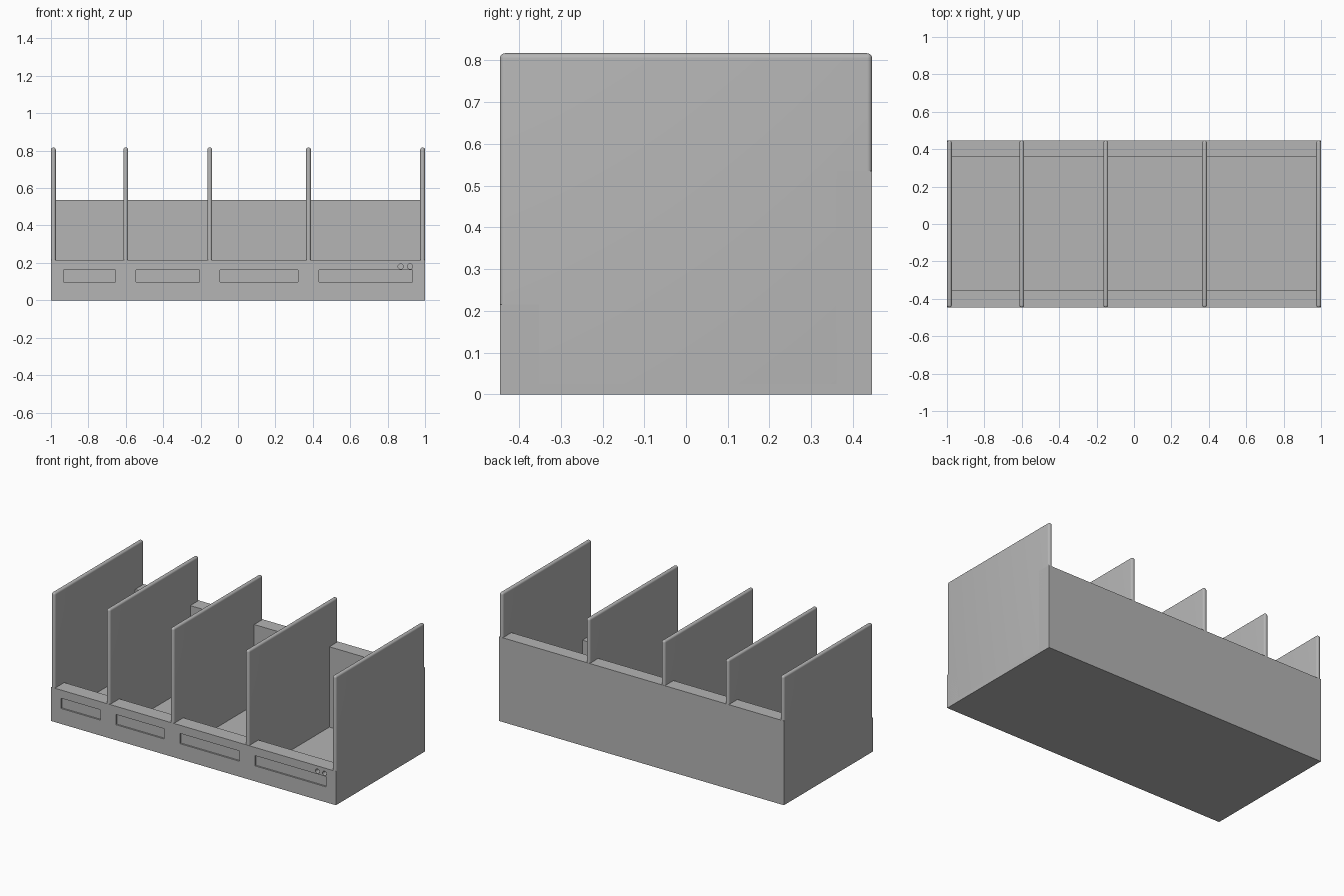
import bpy, bmesh, math
from mathutils import Matrix, Vector

if "Cube" in bpy.data.objects:
    bpy.data.objects.remove(bpy.data.objects["Cube"], do_unlink=True)

HALF_Y = 0.446      # half depth of the tray
FRONT_H = 0.215     # front wall height
BACK_H = 0.535      # back wall height
FLOOR = 0.025       # floor thickness
TOP = 0.817         # divider height
THICK = 0.026       # divider thickness

grey = bpy.data.materials.new("plain_grey")
grey.use_nodes = True
color = (0.46, 0.46, 0.46, 1)
grey.diffuse_color = color
grey.node_tree.nodes["Principled BSDF"].inputs["Base Color"].default_value = color


def make_object(name, bm):
    bmesh.ops.recalc_face_normals(bm, faces=bm.faces)
    mesh = bpy.data.meshes.new(name)
    bm.to_mesh(mesh)
    bm.free()
    mesh.materials.append(grey)
    obj = bpy.data.objects.new(name, mesh)
    bpy.context.collection.objects.link(obj)
    return obj


def add_box(bm, low, high):
    low, high = Vector(low), Vector(high)
    matrix = Matrix.Translation((low + high) / 2) @ Matrix.Diagonal((*(high - low), 1))
    return bmesh.ops.create_cube(bm, size=1, matrix=matrix)["verts"]


# Tray: side profile with low front wall and high back wall, extruded sideways
profile = [(-HALF_Y, 0), (HALF_Y, 0), (HALF_Y, BACK_H), (0.36, BACK_H),
           (0.36, FLOOR), (-0.352, FLOOR), (-0.352, FRONT_H), (-HALF_Y, FRONT_H)]
bm = bmesh.new()
side = bm.faces.new([bm.verts.new((-1, y, z)) for y, z in profile])
ext = bmesh.ops.extrude_face_region(bm, geom=[side])
moved = [v for v in ext["geom"] if isinstance(v, bmesh.types.BMVert)]
bmesh.ops.translate(bm, verts=moved, vec=(2, 0, 0))
tray = make_object("tray", bm)

# Shallow label recesses and two small round holes in the front wall
centers = [-1 + THICK / 2, -0.6, -0.151, 0.377, 1 - THICK / 2]
bm = bmesh.new()
margin = THICK / 2 + 0.042
for left, right in zip(centers, centers[1:]):
    add_box(bm, (left + margin, -HALF_Y - 0.05, 0.098),
            (right - margin, -HALF_Y + 0.01, 0.163))
for x in (0.87, 0.92):
    bmesh.ops.create_cone(
        bm, cap_ends=True, segments=24, radius1=0.014, radius2=0.014, depth=0.06,
        matrix=Matrix.Translation((x, -HALF_Y, 0.181)) @ Matrix.Rotation(math.pi / 2, 4, "X"))
cutter = make_object("front_cutter", bm)
cutter.hide_render = True

cut = tray.modifiers.new("front_cuts", "BOOLEAN")
cut.operation = "DIFFERENCE"
cut.solver = "EXACT"
cut.object = cutter
bpy.context.view_layer.objects.active = tray
bpy.ops.object.modifier_apply(modifier=cut.name)
bpy.data.objects.remove(cutter, do_unlink=True)

# Dividers: thin upright panels with rounded top, front and back edges
names = ["right_end_panel", "right_divider", "middle_divider", "left_divider", "left_end_panel"]
panels = []
for name, x in zip(names, centers):
    bm = bmesh.new()
    add_box(bm, (x - THICK / 2, -HALF_Y, 0.005), (x + THICK / 2, HALF_Y, TOP))
    rounded = [e for e in bm.edges if max(v.co.z for v in e.verts) > TOP / 2]
    bmesh.ops.bevel(bm, geom=rounded, offset=THICK * 0.47, segments=5,
                    profile=0.5, affect="EDGES")
    panels.append(make_object(name, bm))

# Smooth the rounded edges, keep the rest sharp
bpy.ops.object.select_all(action="DESELECT")
for obj in [tray] + panels:
    obj.select_set(True)
bpy.context.view_layer.objects.active = tray
bpy.ops.object.shade_smooth_by_angle(angle=math.radians(30))
